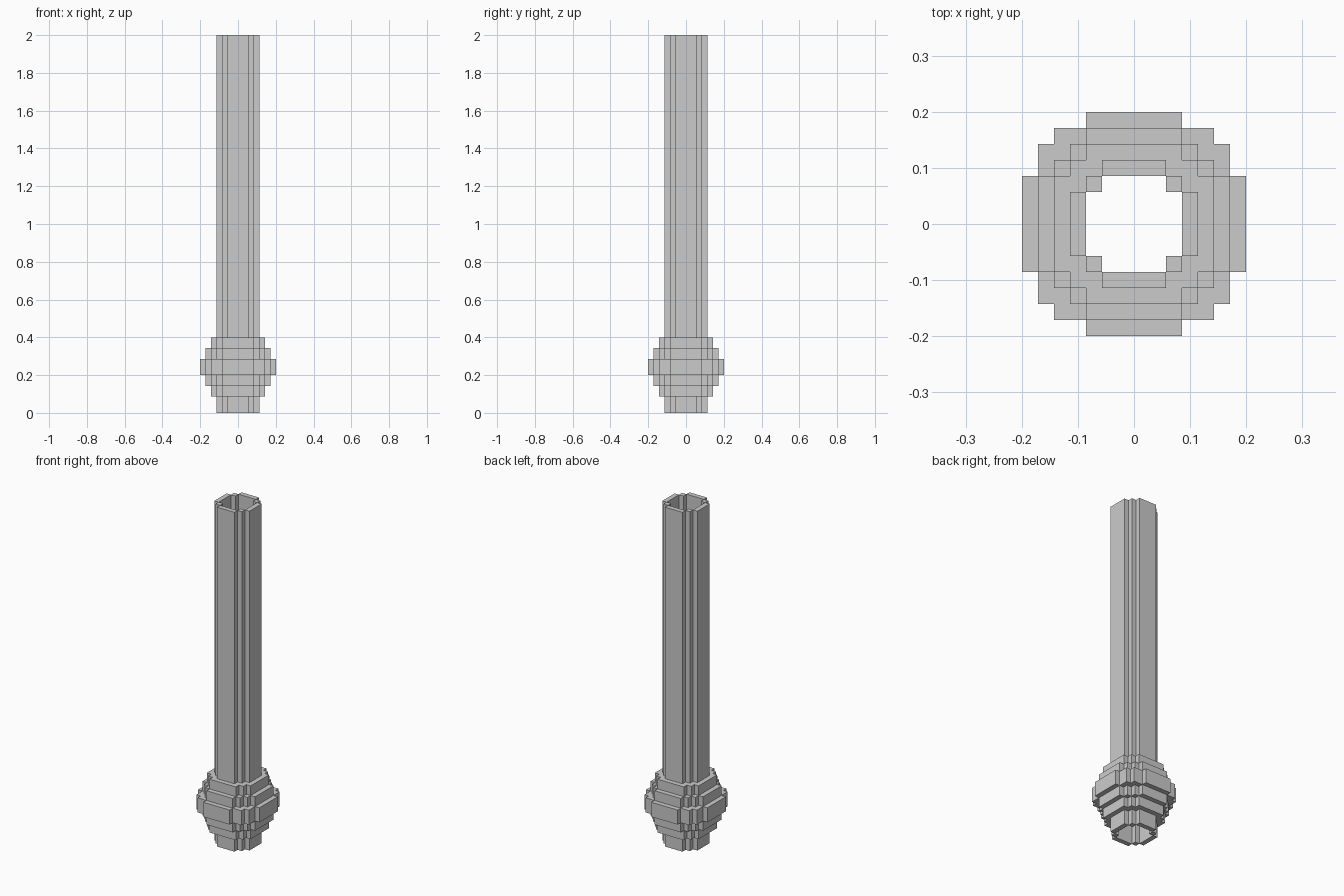
import bpy, bmesh

if "Cube" in bpy.data.objects:
    bpy.data.objects.remove(bpy.data.objects["Cube"])

U = 2 / 70  # edge of one building block

grey = bpy.data.materials.new("light grey")
grey.diffuse_color = (0.6, 0.6, 0.6, 1)
grey.use_nodes = True
grey.node_tree.nodes["Principled BSDF"].inputs["Base Color"].default_value = grey.diffuse_color


def disc(n):
    """Blocks (i, j) of a stepped disc, n blocks in radius."""
    r = n + 0.2
    return {(i, j) for i in range(-n, n) for j in range(-n, n)
            if (i + 0.5) ** 2 + (j + 0.5) ** 2 < r * r}


BORE = disc(3)


def ring(name, n, z0, z1):
    """Stepped ring with the shared bore, from block height z0 to z1."""
    cells = disc(n) - BORE
    bm = bmesh.new()

    def quad(pts):
        bm.faces.new([bm.verts.new((x * U, y * U, z * U)) for x, y, z in pts])

    for i, j in cells:
        c = [(i, j), (i + 1, j), (i + 1, j + 1), (i, j + 1)]
        quad([(x, y, z1) for x, y in c])
        quad([(x, y, z0) for x, y in reversed(c)])
        # walls only where the neighbouring block is empty
        for k, (dx, dy) in enumerate([(0, -1), (1, 0), (0, 1), (-1, 0)]):
            if (i + dx, j + dy) not in cells:
                (ax, ay), (bx, by) = c[k], c[(k + 1) % 4]
                quad([(ax, ay, z0), (bx, by, z0), (bx, by, z1), (ax, ay, z1)])
    bmesh.ops.remove_doubles(bm, verts=bm.verts, dist=1e-5)
    bmesh.ops.dissolve_limit(bm, angle_limit=0.01, verts=bm.verts, edges=bm.edges)
    me = bpy.data.meshes.new(name)
    bm.to_mesh(me)
    bm.free()
    me.materials.append(grey)
    bpy.context.collection.objects.link(bpy.data.objects.new(name, me))


# hollow tube: short foot and long shaft
ring("tube_foot", 4, 0, 3)
ring("tube_shaft", 4, 14, 70)

# stepped ball around the tube
ring("ball_bottom", 5, 3, 5)
ring("ball_lower", 6, 5, 7)
ring("ball_middle", 7, 7, 10)
ring("ball_upper", 6, 10, 12)
ring("ball_top", 5, 12, 14)
